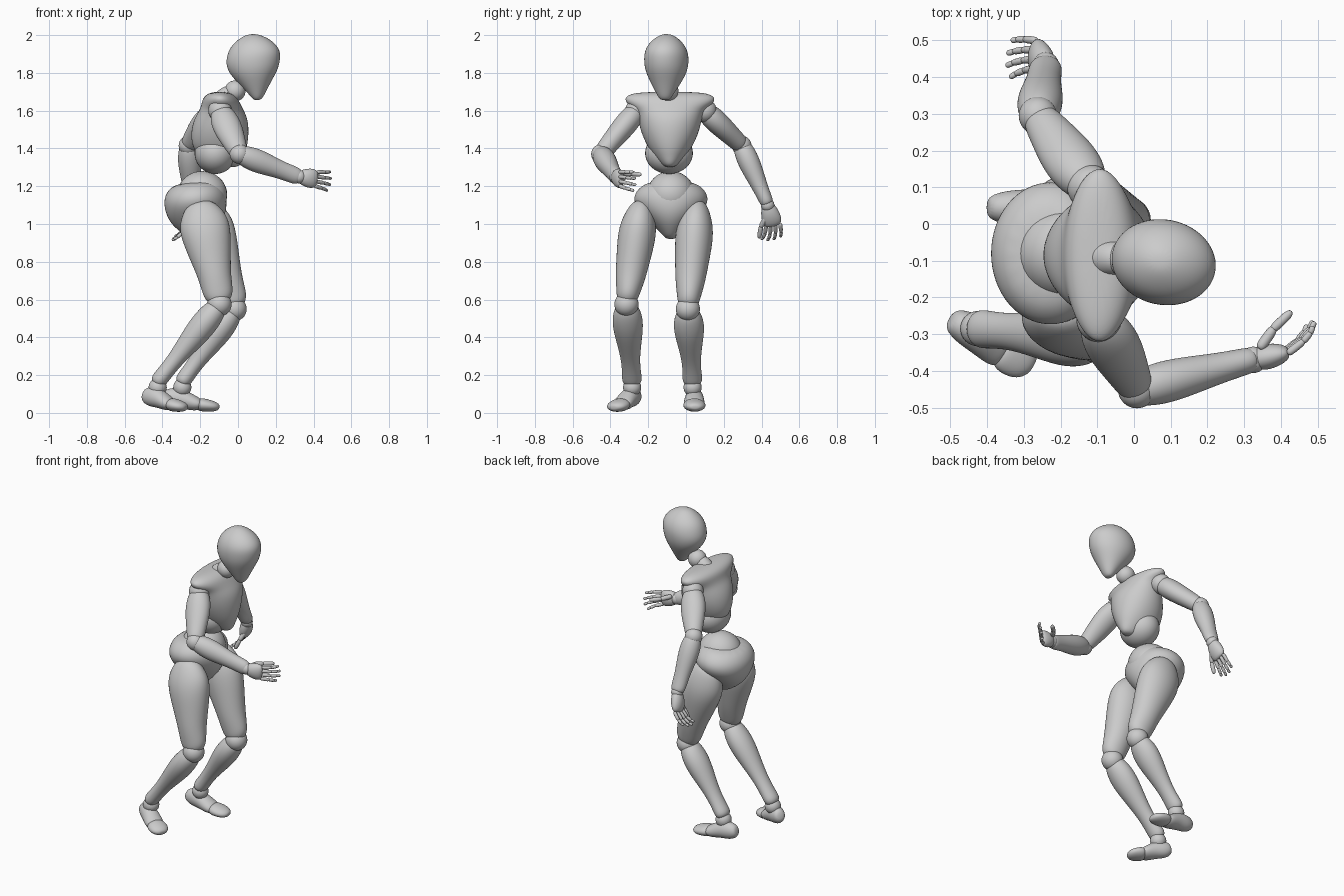
import bpy
from mathutils import Vector
from math import cos, sin, pi


def limb(name, a, b, prof, hint=(1, 0, 0), n=16, levels=2):
    """Rounded body part: ellipses (t, ru, rv[, shift along u]) lofted along a-b."""
    a, b = Vector(a), Vector(b)
    w = (b - a).normalized()
    u = Vector(hint)
    u = (u - w * u.dot(w)).normalized()
    v = w.cross(u)
    verts, faces = [], []
    for p in prof:
        c = a.lerp(b, p[0]) + u * (p[3] if len(p) > 3 else 0)
        for j in range(n):
            k = 2 * pi * j / n
            verts.append(c + u * cos(k) * p[1] * 1.03 + v * sin(k) * p[2] * 1.03)
    for i in range(len(prof) - 1):
        for j in range(n):
            k = (j + 1) % n
            faces.append((i * n + j, i * n + k, (i + 1) * n + k, (i + 1) * n + j))
    faces.append(tuple(reversed(range(n))))
    faces.append(tuple(range((len(prof) - 1) * n, len(prof) * n)))
    me = bpy.data.meshes.new(name)
    me.from_pydata(verts, [], faces)
    me.polygons.foreach_set("use_smooth", [True] * len(faces))
    ob = bpy.data.objects.new(name, me)
    bpy.context.collection.objects.link(ob)
    m = ob.modifiers.new("smooth", 'SUBSURF')
    m.levels = m.render_levels = levels
    return ob


def ball(name, c, r, s=(1, 1, 1)):
    bpy.ops.mesh.primitive_uv_sphere_add(segments=32, ring_count=20, radius=r, location=c)
    ob = bpy.context.object
    ob.name, ob.scale = name, s
    bpy.ops.object.shade_smooth()


def finger(name, pts, r):
    """Chain of small rounded segments."""
    for i in range(len(pts) - 1):
        q = r * (1 - 0.12 * i)
        limb(f"{name}_{i + 1}", pts[i], pts[i + 1],
             [(-.12, q * .45, q * .45), (0, q * .95, q * .95), (.5, q * .9, q * .9),
              (.9, q * .9, q * .9), (1.12, q * .4, q * .4)], (.3, .5, .8), 8, 1)


def hand(side, wrist, knuckle, tip, spread, thumb):
    W, K, T, S = map(Vector, (wrist, knuckle, tip, spread))
    ball(side + "_wrist", W, .036)
    limb(side + "_palm", W, K, [(-.1, .02, .018), (.05, .036, .03), (.45, .05, .036),
                                (.85, .052, .028), (1.08, .035, .014)], S)
    for i in range(4):
        f = i - 1.5
        length = (.9, 1.03, 1, .85)[i]
        base = K + S * f * .025
        end = base + (T - K) * length + S * f * .008
        out = (K - W).normalized() * .014
        finger(f"{side}_finger_{i + 1}",
               [base, base.lerp(end, .4) + out, base.lerp(end, .74) + out * .8, end], .0125)
    finger(side + "_thumb", [Vector(p) for p in thumb], .017)


# Head, neck
limb("head", (.105, -.112, 1.655), (.07, -.1, 2.005),
     [(0, .012, .018), (.04, .03, .034), (.13, .05, .052), (.28, .088, .082, -.004),
      (.43, .128, .108, -.006), (.58, .145, .117, -.005), (.72, .142, .115, .003),
      (.86, .112, .092), (.96, .06, .05), (1, .02, .018)], (1, -.2, 0))
ball("neck_ball", (-.015, -.095, 1.705), .055)
limb("neck", (-.10, -.09, 1.64), (-.03, -.095, 1.71),
     [(0, .05, .05), (.3, .052, .052), (.8, .045, .045), (1, .03, .03)])

# Chest with overhanging shoulders, abdomen, waist and pelvis
limb("chest", (-.09, -.085, 1.30), (-.09, -.085, 1.70),
     [(0, .04, .025, .05), (.06, .08, .05, .03), (.14, .115, .08, .005), (.27, .146, .118, -.008),
      (.48, .153, .155, -.006), (.65, .14, .168, .0), (.76, .115, .182, .003),
      (.84, .102, .225, .0), (.91, .092, .24, -.004), (.97, .07, .215, -.006),
      (1, .03, .13, -.006)])
ball("abdomen", (-.12, -.09, 1.375), .11, (1, 1.15, 1))
ball("waist", (-.19, -.08, 1.155), .125, (1.06, 1.02, 1))
limb("pelvis", (-.20, -.08, .92), (-.24, -.08, 1.225),
     [(0, .035, .025), (.1, .075, .05), (.25, .125, .095), (.42, .155, .15),
      (.6, .165, .192), (.75, .162, .195), (.88, .142, .17), (1, .095, .115)])

# Legs
thigh = [(0, .045, .035), (.06, .09, .062), (.2, .132, .092), (.35, .13, .101), (.55, .108, .09),
         (.75, .085, .079), (.9, .081, .062), (.97, .066, .054), (1.02, .035, .03)]
shank = [(-.04, .03, .035), (.02, .057, .062), (.15, .068, .08), (.3, .07, .079), (.5, .057, .063),
         (.72, .042, .048), (.9, .042, .05), (.99, .044, .054), (1.04, .025, .03)]
legs = {  # hip, knee, ankle, heel, ball of foot, toe tip
    "right": ((-.205, -.232, 1.12), (-.095, -.315, .585), (-.425, -.285, .165),
              (-.50, -.258, .10), (-.355, -.342, .045), (-.275, -.385, .028)),
    "left": ((-.20, .06, 1.12), (-.015, .01, .56), (-.295, .035, .165),
             (-.40, .045, .09), (-.205, .043, .045), (-.10, .048, .03)),
}
for side, (hip, knee, ankle, heel, sole, toe) in legs.items():
    limb(side + "_thigh", hip, knee, thigh)
    k = Vector(knee)
    ball(side + "_knee", k + Vector((-.003, 0, -.01)), .064)
    limb(side + "_shank", k + Vector((-.01, 0, -.02)), ankle, shank)
    ball(side + "_ankle", Vector(ankle) + Vector((0, 0, -.03)), .048)
    limb(side + "_foot", heel, sole,
         [(0, .02, .02), (.08, .042, .036), (.3, .055, .047, .004), (.55, .05, .05, .008),
          (.85, .04, .056), (1, .032, .052), (1.08, .015, .035)], (0, 0, 1))
    limb(side + "_toes", sole, toe,
         [(-.15, .018, .035), (0, .036, .056), (.4, .033, .06), (.75, .027, .052),
          (.95, .018, .033), (1.02, .008, .015)], (0, 0, 1))

# Arms
upper = [(-.08, .03, .03), (.05, .06, .055), (.25, .076, .062), (.5, .074, .058),
         (.8, .057, .05), (.95, .05, .047), (1.05, .028, .028)]
fore = [(-.06, .028, .028), (.02, .05, .05), (.2, .062, .058), (.4, .06, .055),
        (.7, .046, .042), (.9, .046, .037), (1, .042, .035), (1.04, .025, .022)]
arms = {  # shoulder, elbow, wrist, width direction of the forearm
    "right": ((-.095, -.26, 1.60), (.008, -.45, 1.37), (.32, -.37, 1.25), (0, 0, 1)),
    "left": ((-.12, .10, 1.60), (-.262, .295, 1.415), (-.24, .43, 1.11), (1, 0, 0)),
}
for side, (shoulder, elbow, wrist, hint) in arms.items():
    ball(side + "_shoulder", shoulder, .062)
    limb(side + "_upper_arm", shoulder, elbow, upper)
    ball(side + "_elbow", elbow, .052)
    limb(side + "_forearm", elbow, wrist, fore, hint)

# Hands
hand("right", (.325, -.37, 1.25), (.415, -.35, 1.238), (.488, -.268, 1.225), (.2, 0, 1),
     [(.345, -.335, 1.27), (.38, -.285, 1.265), (.425, -.242, 1.262)])
hand("left", (-.24, .432, 1.10), (-.268, .462, .995), (-.345, .448, .918), (0, 1, .1),
     [(-.245, .425, 1.04), (-.265, .397, .985), (-.29, .388, .93)])
